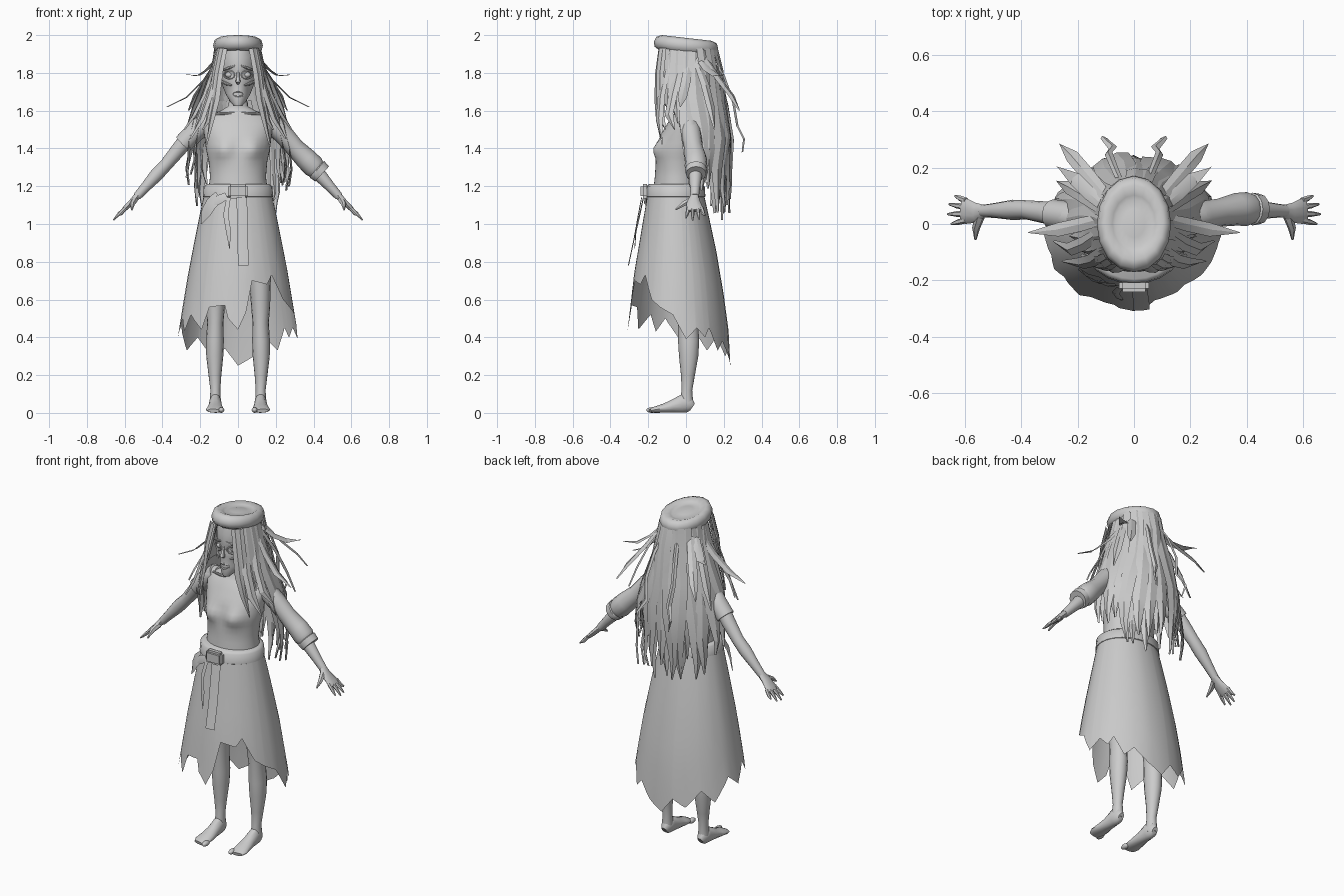
import bpy, bmesh, math, random
from mathutils import Vector, Matrix

random.seed(4)
V = Vector
mat = bpy.data.materials.new("plain_grey")
mat.diffuse_color = (0.6, 0.6, 0.6, 1)


def finish(name, bm, angle=40):
    bmesh.ops.recalc_face_normals(bm, faces=bm.faces)
    me = bpy.data.meshes.new(name)
    bm.to_mesh(me)
    bm.free()
    me.materials.append(mat)
    ob = bpy.data.objects.new(name, me)
    bpy.context.collection.objects.link(ob)
    bpy.context.view_layer.objects.active = ob
    bpy.ops.object.select_all(action='DESELECT')
    ob.select_set(True)
    bpy.ops.object.shade_smooth_by_angle(angle=math.radians(angle))
    return ob


def grid(bm, rows, closed=False, caps=False):
    vs = [[bm.verts.new(p) for p in r] for r in rows]
    n = len(rows[0])
    for a, b in zip(vs, vs[1:]):
        for i in range(n if closed else n - 1):
            j = (i + 1) % n
            bm.faces.new((a[i], a[j], b[j], b[i]))
    if caps:
        bm.faces.new(vs[0])
        bm.faces.new(vs[-1])


def tube(name, pts, n=12, ref=(1, 0, 0)):
    """pts: (x, y, z, radius along ref, radius across)"""
    bm, ps, rows = bmesh.new(), [V(p[:3]) for p in pts], []
    for i, p in enumerate(pts):
        t = (ps[min(i + 1, len(ps) - 1)] - ps[max(i - 1, 0)]).normalized()
        u = V(ref)
        u = (u - t * u.dot(t)).normalized()
        w = t.cross(u)
        rows.append([ps[i] + u * p[3] * math.cos(k * math.tau / n) + w * p[-1] * math.sin(k * math.tau / n)
                     for k in range(n)])
    grid(bm, rows, True, True)
    return finish(name, bm)


def loft(name, secs, n=24, shape=None):
    """secs: (z, rx, cy, ry) horizontal ellipses; shape moves each point"""
    bm = bmesh.new()
    grid(bm, [[(rx * math.cos(k * math.tau / n), cy + ry * math.sin(k * math.tau / n), z) for k in range(n)]
              for z, rx, cy, ry in secs], True, True)
    for v in bm.verts:
        if shape:
            shape(v.co)
    return finish(name, bm, 60)


def ball(name, loc, size):
    bm = bmesh.new()
    bmesh.ops.create_uvsphere(bm, u_segments=14, v_segments=8, radius=1,
                              matrix=Matrix.Translation(loc) @ Matrix.Diagonal((*size, 1)))
    return finish(name, bm, 60)


def ribbon(bm, pts, w, raise_=0.008, taper=True):
    """folded strip that faces outward from the body"""
    ps, rows = [V(p) for p in pts], []
    for i, p in enumerate(ps):
        t = (ps[min(i + 1, len(ps) - 1)] - ps[max(i - 1, 0)]).normalized()
        out = V((p.x, p.y, 0.02)).normalized()
        side = t.cross(out).normalized()
        f = i / (len(ps) - 1)
        hw = w / 2 * (min(0.75 + 0.5 * f, 1.05 - 2.4 * (f - 0.6)) if taper else 1)
        rows.append([p - side * hw, p + out * raise_, p + side * hw])
    grid(bm, rows)


def interp(tab, x):
    for a, b in zip(tab, tab[1:]):
        if a[0] <= x <= b[0]:
            f = (x - a[0]) / (b[0] - a[0])
            return [p + (q - p) * f for p, q in zip(a[1:], b[1:])]
    return tab[0][1:] if x < tab[0][0] else tab[-1][1:]


# Torso with a soft bust, neck and head with sunken eyes and cheeks
def bust(co):
    if co.y < -.02:
        co.y -= .035 * math.exp(-((abs(co.x) - .08) / .05) ** 2 - ((co.z - 1.395) / .05) ** 2)


def hollows(co):
    if co.y < -.05:
        co.y += .014 * math.exp(-((abs(co.x) - .046) / .025) ** 2 - ((co.z - 1.79) / .022) ** 2)
        co.y += .012 * math.exp(-((abs(co.x) - .06) / .025) ** 2 - ((co.z - 1.71) / .025) ** 2)


secs = [(1.12, .165, -.05, .13), (1.25, .148, -.045, .12), (1.33, .155, -.04, .12), (1.4, .17, -.03, .122),
        (1.47, .178, -.02, .115), (1.53, .19, 0, .1), (1.575, .165, .01, .08), (1.6, .09, .01, .055),
        (1.625, .05, 0, .045), (1.72, .045, -.01, .045)]
zs = sorted({s[0] for s in secs} | {1.29, 1.35, 1.375, 1.425, 1.45, 1.5})
loft("torso", [(z, *interp(secs, z)) for z in zs], 40, bust)
secs = [(1.625, .022, -.105, .025), (1.645, .04, -.085, .05), (1.69, .066, -.045, .092), (1.73, .082, -.02, .115),
        (1.77, .094, -.01, .128), (1.83, .102, 0, .14), (1.88, .102, 0, .14), (1.94, .09, 0, .125)]
zs = sorted({s[0] for s in secs} | {1.67, 1.71, 1.75, 1.78, 1.79, 1.8, 1.815})
loft("head", [(z, *interp(secs, z)) for z in zs], 40, hollows)

# Face
for s in (1, -1):
    ball("eye", (s * .047, -.107, 1.79), (.02, .014, .015))
    tube("eye_socket", [(s * .047 + .028 * math.cos(a), -.119 + s * .012 * math.cos(a), 1.79 + .021 * math.sin(a), .005)
                        for a in [k * math.tau / 12 for k in range(13)]], 6, (0, 1, 0.01))
    tube("brow", [(s * .085, -.1, 1.812, .004), (s * .05, -.124, 1.826, .007), (s * .015, -.136, 1.838, .005)], 6, (0, 0, 1))
    tube("cheekbone", [(s * .088, -.075, 1.755, .006), (s * .06, -.109, 1.742, .009), (s * .035, -.127, 1.735, .004)], 8, (0, 0, 1))
    tube("collarbone", [(s * .02, -.05, 1.585, .008), (s * .08, -.056, 1.585, .008), (s * .14, -.035, 1.58, .006)], 8, (0, 0, 1))
tube("nose", [(0, -.133, 1.81, .007), (0, -.142, 1.775, .009), (0, -.149, 1.755, .014), (0, -.135, 1.745, .008)], 8)
tube("mouth", [(.027 * math.cos(a), -.136 + .012 * abs(math.cos(a)), 1.688 + .014 * math.sin(a), .006)
               for a in [k * math.tau / 12 for k in range(13)]], 6, (0, 1, 0.01))

# Flat round hat, tilted backwards
prof = [(.02, .03), (.3, .028), (.5, .022), (.58, .028), (.78, .04), (.94, .028), (1, 0), (.95, -.026), (.8, -.04), (.5, -.038), (.02, -.038)]
tilt = Matrix.Translation((0, 0, 1.945)) @ Matrix.Rotation(math.radians(-6.5), 4, 'X')
bm = bmesh.new()
grid(bm, [[tilt @ V((.132 * r * math.cos(k * math.tau / 16), .172 * r * math.sin(k * math.tau / 16), z))
           for k in range(16)] for r, z in prof], True, True)
finish("hat", bm, 60)

# Arms, sleeves and hands
for s in (1, -1):
    tube("arm", [(s * .15, .01, 1.56, .045), (s * .22, .02, 1.51, .045), (s * .31, .04, 1.4, .04), (s * .38, .05, 1.315, .034),
                 (s * .43, .05, 1.262, .036), (s * .49, .048, 1.195, .027), (s * .535, .046, 1.145, .022)], 12, (0, 1, 0))
    sleeve = [(.12, .01, 1.55, .05), (.18, .02, 1.53, .056), (.24, .028, 1.475, .053)]
    if s > 0:
        sleeve += [(.3, .04, 1.405, .05), (.36, .052, 1.345, .058), (.4, .053, 1.305, .06), (.415, .053, 1.29, .053),
                   (.42, .053, 1.288, .058), (.445, .053, 1.265, .054)]
    else:
        sleeve += [(.29, .036, 1.425, .052)]
    tube("sleeve", [(s * x, y, z, r) for x, y, z, r in sleeve], 12, (0, 1, 0))
    tube("palm", [(s * .53, .046, 1.15, .022, .02), (s * .56, .04, 1.12, .035, .016), (s * .595, .045, 1.085, .045, .014),
                  (s * .61, .047, 1.07, .04, .01)], 10, (0, 1, 0))
    for k, (y0, y1, x1) in enumerate(((.083, .1, .635), (.06, .07, .655), (.036, .035, .66), (.013, .0, .648))):
        xm = (.6 + x1) / 2
        tube("finger", [(s * .595, y0, 1.085, .011), (s * xm, (y0 + y1) / 2, 1.055, .01),
                        (s * x1, y1, 1.02 + (.66 - x1), .004)], 6, (0, 1, 0))
    tube("thumb", [(s * .545, .03, 1.13, .018), (s * .56, -.015, 1.105, .014), (s * .562, -.055, 1.075, .004)], 6, (1, 0, 0))

    # Legs and bare feet
    tube("leg", [(s * .12, .003, .03, .028, .033), (s * .12, .003, .07, .029, .034), (s * .12, .005, .12, .026, .028),
                 (s * .122, .01, .2, .034, .037), (s * .123, .014, .3, .045, .051), (s * .122, .014, .38, .047, .056),
                 (s * .12, .01, .48, .043, .053), (s * .12, .005, .56, .05, .057),
                 (s * .115, 0, .75, .06, .068), (s * .1, -.02, 1.05, .075, .08)], 16)
    tube("foot", [(s * .12, .034, .03, .016, .022), (s * .12, .02, .04, .028, .04), (s * .12, -.02, .05, .033, .05),
                  (s * .12, -.07, .035, .036, .035), (s * .121, -.12, .024, .043, .024), (s * .124, -.165, .017, .046, .017),
                  (s * .128, -.19, .011, .032, .01)], 14)
    ball("big_toe", (s * .088, -.18, .015), (.016, .03, .015))

# Ragged skirt: hem height by angle from the front
hem = [(-90, .4), (-75, .5), (-64, .43), (-56, .52), (-38, .44), (-31, .56), (-14, .57), (-10, .5), (0, .44), (8, .53),
       (16, .7), (34, .68), (42, .73), (56, .6), (68, .56), (84, .52), (99, .39), (112, .45), (122, .4), (128, .45), (140, .33),
       (150, .38), (165, .3), (180, .25), (192, .34), (205, .3), (222, .4), (236, .33), (255, .46), (270, .4)]
shape = [(.25, .335, -.04, .275), (.43, .315, -.042, .268), (.75, .262, -.045, .228), (1.0, .213, -.05, .18), (1.18, .175, -.055, .145)]
angs = sorted({a for a, _ in hem} | set(range(-90, 270, 10)))
angs = [a for a in angs if a < 270]
rows = []
for f in (0, .15, .35, .6, .8, 1):
    row = []
    for a in angs:
        z = 1.18 + (interp(hem, a)[0] - 1.18) * f
        rx, cy, ry = interp(shape, z)
        t = math.radians(a)
        row.append((rx * math.sin(t), cy - ry * math.cos(t), z))
    rows.append(row)
bm = bmesh.new()
grid(bm, rows, True)
finish("skirt", bm, 60)

# Belt, buckle, hanging straps and torn cloth
loft("belt", [(1.138, .172, -.055, .145), (1.145, .186, -.055, .158), (1.2, .182, -.055, .154), (1.212, .165, -.055, .14)])
bm = bmesh.new()
bmesh.ops.create_cube(bm, size=1, matrix=Matrix.Translation((0, -.218, 1.173)) @ Matrix.Diagonal((.105, .045, .075, 1)))
bmesh.ops.bevel(bm, geom=bm.edges[:], offset=.012, segments=2, affect='EDGES')
finish("buckle", bm)
bm = bmesh.new()
ribbon(bm, [(.02, -.235, 1.14), (.022, -.252, 1.05), (.026, -.275, .92), (.027, -.305, .78)], .056, .002, False)
ribbon(bm, [(-.05, -.225, 1.14), (-.065, -.245, 1.05), (-.05, -.265, .96), (-.045, -.27, .87)], .03, .003)
finish("belt_straps", bm)
bm = bmesh.new()
ribbon(bm, [(-.1, -.2, 1.15), (-.14, -.195, 1.11), (-.17, -.18, 1.06), (-.195, -.16, 1.0)], .08, .004)
ribbon(bm, [(-.06, -.215, 1.15), (-.1, -.215, 1.13), (-.15, -.19, 1.08)], .05, .004)
finish("torn_cloth", bm)

# Hair: scalp sheet plus layered strands that follow a flaring outline
outline = [(1.0, .25, .02, .19), (1.25, .262, .02, .2), (1.45, .245, .015, .215), (1.65, .18, 0, .2),
           (1.8, .138, 0, .175), (1.93, .108, 0, .15)]


def hair_point(a, z, k=1):
    rx, cy, ry = interp(outline, z)
    t = math.radians(a)
    return V((k * rx * math.sin(t), cy - k * ry * math.cos(t), z))


bm = bmesh.new()
grid(bm, [[hair_point(a, z, .92) for a in range(70, 291, 10)] for z in (1.93, 1.85, 1.75, 1.65)])
finish("hair_base", bm)

bm = bmesh.new()
for k, count, w in ((1.05, 13, .085), (.93, 14, .09)):
    for i in range(count):
        a = 92 + i * 176 / (count - 1) + random.uniform(-4, 4)
        back = abs(math.cos(math.radians(a)))
        end = 1.24 - .19 * back + random.uniform(-.06, .13)
        bend = random.uniform(-5, 5)
        ribbon(bm, [hair_point(a + bend * math.sin(f * 6), 1.93 + (end - 1.93) * f, k + random.uniform(-.05, .05))
                    for f in (0, .15, .35, .55, .72, .88, 1)], w, .01)
for s in (1, -1):
    # locks framing the face
    for x, end in ((0, 1.42), (.018, 1.5)):
        ribbon(bm, [(s * (.075 + x), -.135 + x, 1.93), (s * (.1 + x), -.15 + x, 1.8), (s * (.118 + x), -.15 + x, 1.66),
                    (s * (.14 + x), -.145 + x, 1.55), (s * (.165 + x), -.125 + x, end)], .055)
    for a, end in ((48, 1.58), (62, 1.6), (76, 1.5), (88, 1.42)):
        end += random.uniform(-.04, .04)
        ribbon(bm, [hair_point(s * a, 1.93 + (end - 1.93) * f, 1.02) for f in (0, .25, .5, .75, 1)], .07)
    # loose flyaway locks
    for path in ([(.1, .02, 1.88), (.18, 0, 1.76), (.27, -.02, 1.67), (.37, -.03, 1.62)],
                 [(.1, .06, 1.89), (.16, .11, 1.82), (.21, .16, 1.785), (.27, .2, 1.79)],
                 [(.1, .1, 1.88), (.16, .17, 1.77), (.22, .24, 1.68), (.26, .28, 1.6)],
                 [(.11, .05, 1.88), (.18, .1, 1.74), (.23, .13, 1.62), (.27, .15, 1.5)],
                 [(.12, -.03, 1.85), (.18, -.07, 1.68), (.23, -.09, 1.58), (.28, -.06, 1.5)],
                 [(.1, -.09, 1.87), (.15, -.13, 1.68), (.19, -.14, 1.56), (.25, -.13, 1.45)]):
        ribbon(bm, [(s * x, y, z) for x, y, z in path], .055)
    ribbon(bm, [(.04 * s, .13, 1.9), (.07 * s, .2, 1.78), (.09 * s, .25, 1.64), (.075 * s, .27, 1.52),
                (.11 * s, .305, 1.45), (.09 * s, .295, 1.38)], .03)
finish("hair_strands", bm, 25)
